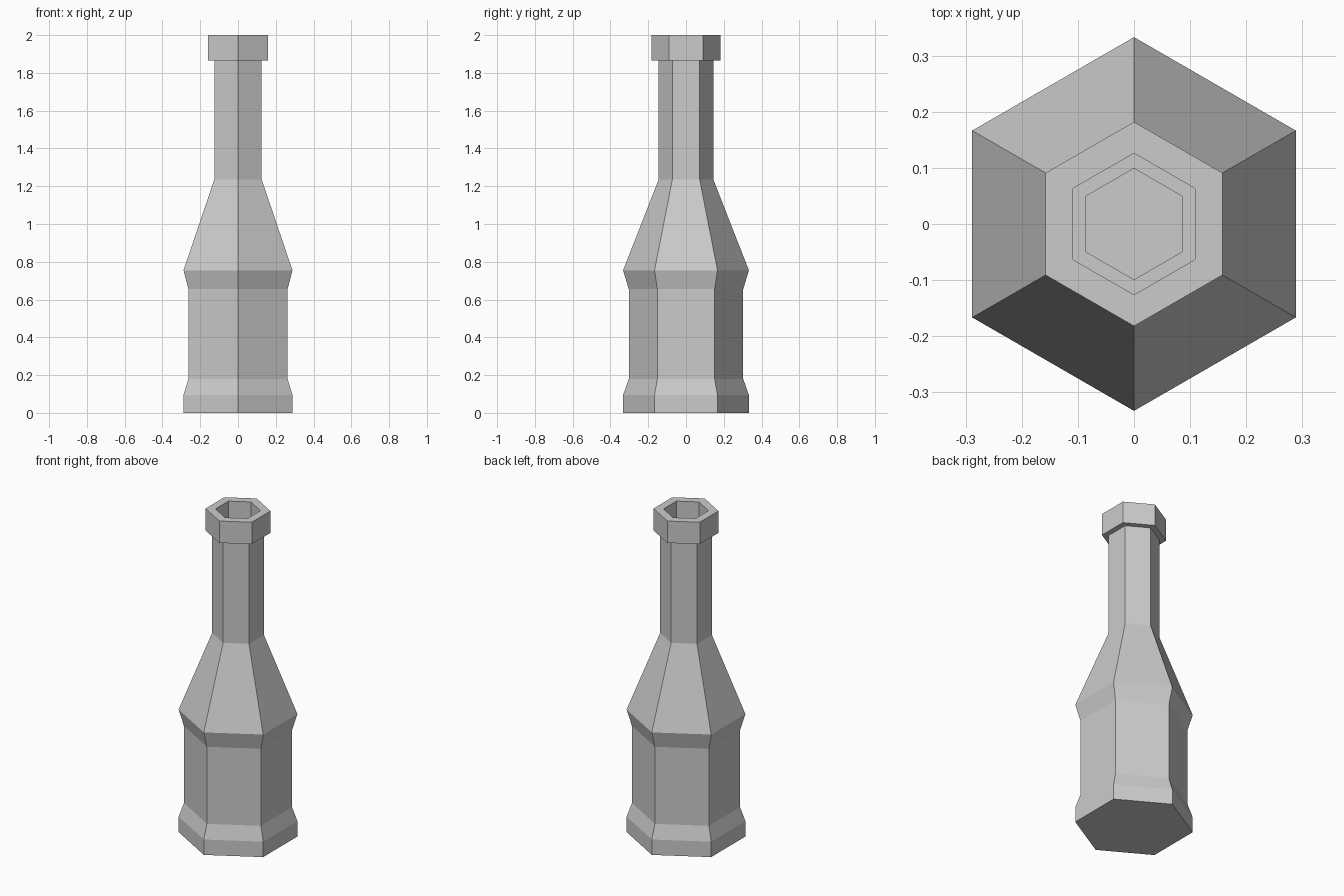
import bpy, bmesh, math

if "Cube" in bpy.data.objects:
    bpy.data.objects.remove(bpy.data.objects["Cube"])

SIDES = 6

# Closed wall profile as (corner radius, height): outside upwards, then inside downwards
OUTER = [(0.333, 0.0), (0.333, 0.095), (0.303, 0.18), (0.303, 0.655), (0.333, 0.755),
         (0.145, 1.235), (0.145, 1.865), (0.182, 1.865), (0.182, 2.0)]
INNER = [(0.126, 2.0), (0.126, 1.865), (0.099, 1.865), (0.099, 1.235),
         (0.28, 0.75), (0.255, 0.65), (0.255, 0.06)]


def lathe(name, profile, sides):
    """Sweep a profile round z in flat facets and cap both ends."""
    bm = bmesh.new()
    rings = []
    for r, z in profile:
        angles = [math.pi / 2 + 2 * math.pi * i / sides for i in range(sides)]
        rings.append([bm.verts.new((r * math.cos(a), r * math.sin(a), z)) for a in angles])
    for low, high in zip(rings, rings[1:]):
        for i in range(sides):
            j = (i + 1) % sides
            bm.faces.new((low[i], low[j], high[j], high[i]))
    bm.faces.new(rings[0][::-1])   # underside
    bm.faces.new(rings[-1])        # floor inside the bottle
    bmesh.ops.recalc_face_normals(bm, faces=bm.faces)
    mesh = bpy.data.meshes.new(name)
    bm.to_mesh(mesh)
    bm.free()
    obj = bpy.data.objects.new(name, mesh)
    bpy.context.collection.objects.link(obj)
    return obj


# Hollow hexagonal bottle with flared foot, shoulder, neck and stepped lip
lathe("bottle", OUTER + INNER, SIDES)
